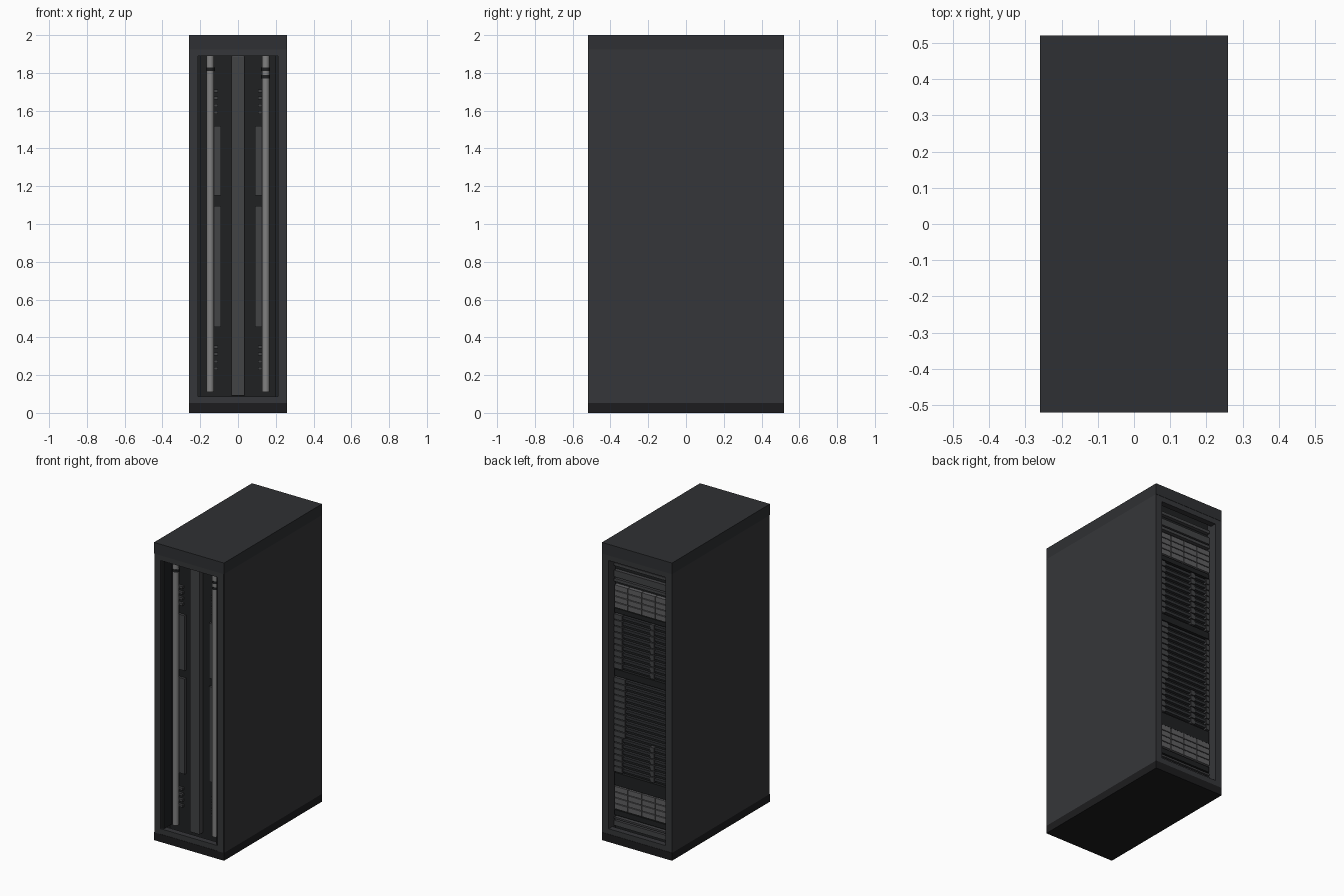
import bpy, bmesh, math
from mathutils import Matrix, Vector

if "Cube" in bpy.data.objects:
    bpy.data.objects.remove(bpy.data.objects["Cube"])


def mat(name, r, g, b):
    m = bpy.data.materials.new(name)
    m.diffuse_color = (r, g, b, 1)
    m.use_nodes = True
    m.node_tree.nodes["Principled BSDF"].inputs["Base Color"].default_value = m.diffuse_color
    return m


SHELL = mat("shell_grey", 0.036, 0.037, 0.041)
CAP = mat("cap_grey", 0.028, 0.030, 0.033)
BASE = mat("base_black", 0.012, 0.012, 0.013)
DARK = mat("inner_black", 0.014, 0.015, 0.016)
UNIT = mat("unit_grey", 0.055, 0.056, 0.060)
DRIVE = mat("drive_grey", 0.115, 0.115, 0.120)
PIPE = mat("pipe_grey", 0.22, 0.22, 0.22)


def boxes(name, items, material, bevel=0):
    """One object from boxes given as (x0, x1, y0, y1, z0, z1)."""
    bm = bmesh.new()
    for x0, x1, y0, y1, z0, z1 in items:
        c = Vector((x0 + x1, y0 + y1, z0 + z1)) / 2
        s = Matrix.Diagonal((x1 - x0, y1 - y0, z1 - z0, 1))
        bmesh.ops.create_cube(bm, size=1, matrix=Matrix.Translation(c) @ s)
    me = bpy.data.meshes.new(name)
    bm.to_mesh(me)
    bm.free()
    ob = bpy.data.objects.new(name, me)
    bpy.context.collection.objects.link(ob)
    me.materials.append(material)
    if bevel:
        b = ob.modifiers.new("bevel", "BEVEL")
        b.width, b.segments = bevel, 2
    return ob


def cylinder(name, x, y, z0, z1, r, material):
    bpy.ops.mesh.primitive_cylinder_add(vertices=20, radius=r, depth=z1 - z0,
                                        location=(x, y, (z0 + z1) / 2))
    ob = bpy.context.object
    ob.name = name
    ob.data.materials.append(material)
    bpy.ops.object.shade_smooth_by_angle(angle=math.radians(40))


def both(b):
    """A box and its mirror image in x."""
    return [b, (-b[1], -b[0]) + tuple(b[2:])]


# Cabinet shell
boxes("base_plinth", [(-0.26, 0.26, -0.52, 0.52, 0, 0.052)], BASE)
boxes("top_cap", [(-0.26, 0.26, -0.52, 0.52, 1.925, 2)], CAP)
boxes("side_panels", both((0.212, 0.26, -0.515, 0.46, 0.052, 1.925)), SHELL)
boxes("rear_posts", both((0.212, 0.26, 0.46, 0.518, 0.052, 1.925)), SHELL)
boxes("front_posts", both((0.212, 0.258, -0.52, -0.515, 0.052, 1.925)), SHELL)
boxes("cross_rails", [(-0.212, 0.212, y, y + 0.04, z0, z1)
                      for y in (-0.518, 0.478)
                      for z0, z1 in ((0.052, 0.088), (1.89, 1.925))], SHELL)
boxes("inner_core", [(-0.212, 0.212, -0.42, 0.445, 0.052, 1.925)], DARK)
boxes("front_inner_rails", both((0.195, 0.212, -0.505, -0.42, 0.088, 1.89)), DARK)

# Front: centre duct, pipes with clamp rings, unit ends and connectors
boxes("centre_duct", [(-0.037, 0.037, -0.46, -0.42, 0.09, 1.89)], UNIT, 0.006)
for side, rings in ((-1, (1.82,)), (1, (1.82, 1.78))):
    cylinder("coolant_pipe", side * 0.147, -0.45, 0.11, 1.89, 0.02, PIPE)
    for z in rings:
        cylinder("clamp_ring", side * 0.147, -0.45, z - 0.009, z + 0.009, 0.0215, DARK)
blocks = ((1.15, 1.52), (0.455, 1.095))
boxes("unit_ends", [q for z0, z1 in blocks
                    for q in both((0.09, 0.165, -0.437, -0.42, z0, z1))], UNIT)
boxes("connectors", [q for z in (1.59, 0.235) for i in range(4)
                     for q in both((0.107, 0.15, -0.437, -0.42,
                                    z + i * 0.038 - 0.008, z + i * 0.038 + 0.008))], UNIT)

# Back: thin units and blank panels
Y0, Y1, W = 0.445, 0.47, 0.205
boxes("thin_units", [(-W, W, Y0, Y1, a, b) for a, b in
                     ((0.095, 0.13), (0.14, 0.152), (1.765, 1.81), (1.735, 1.755),
                      (1.84, 1.86))], UNIT)
boxes("blank_panels", [(-W, W, Y0, Y1 - 0.004, a, b) for a, b in
                       ((0.165, 0.2), (0.365, 0.45), (1.1, 1.145), (1.525, 1.555))], DARK)

# Back: drive shelves, four rows of four
drives = []
for z in (0.207, 1.56):
    for row in range(4):
        for col in range(4):
            x = -W + col * 0.1025
            drives.append((x + 0.002, x + 0.1, Y0, Y1 + 0.002,
                           z + row * 0.039 + 0.002, z + row * 0.039 + 0.036))
boxes("drive_bays", drives, DRIVE)

# Back: stacked compute units with grilles, end latches and dividers
grilles, latches = [], []
for z0, rows, divided in ((0.455, 6, True), (0.695, 10, False), (1.15, 9, True)):
    pitch = 0.04 if rows != 9 else 0.37 / 9
    end = 0.145 if divided else 0.125
    for i in range(rows):
        z = z0 + i * pitch
        grilles.append((-0.18, end, Y0, Y1 - 0.006, z + 0.014, z + pitch - 0.008))
        latches.append((end, W, Y0, Y1, z + 0.003, z + pitch - 0.003))
        latches.append((-W, -0.18, Y0, Y1, z + 0.003, z + pitch - 0.003))
        if divided:
            latches.append((-0.09, -0.06, Y0, Y1, z + 0.003, z + pitch - 0.003))
boxes("unit_grilles", grilles, CAP)
boxes("unit_latches", latches, UNIT)
